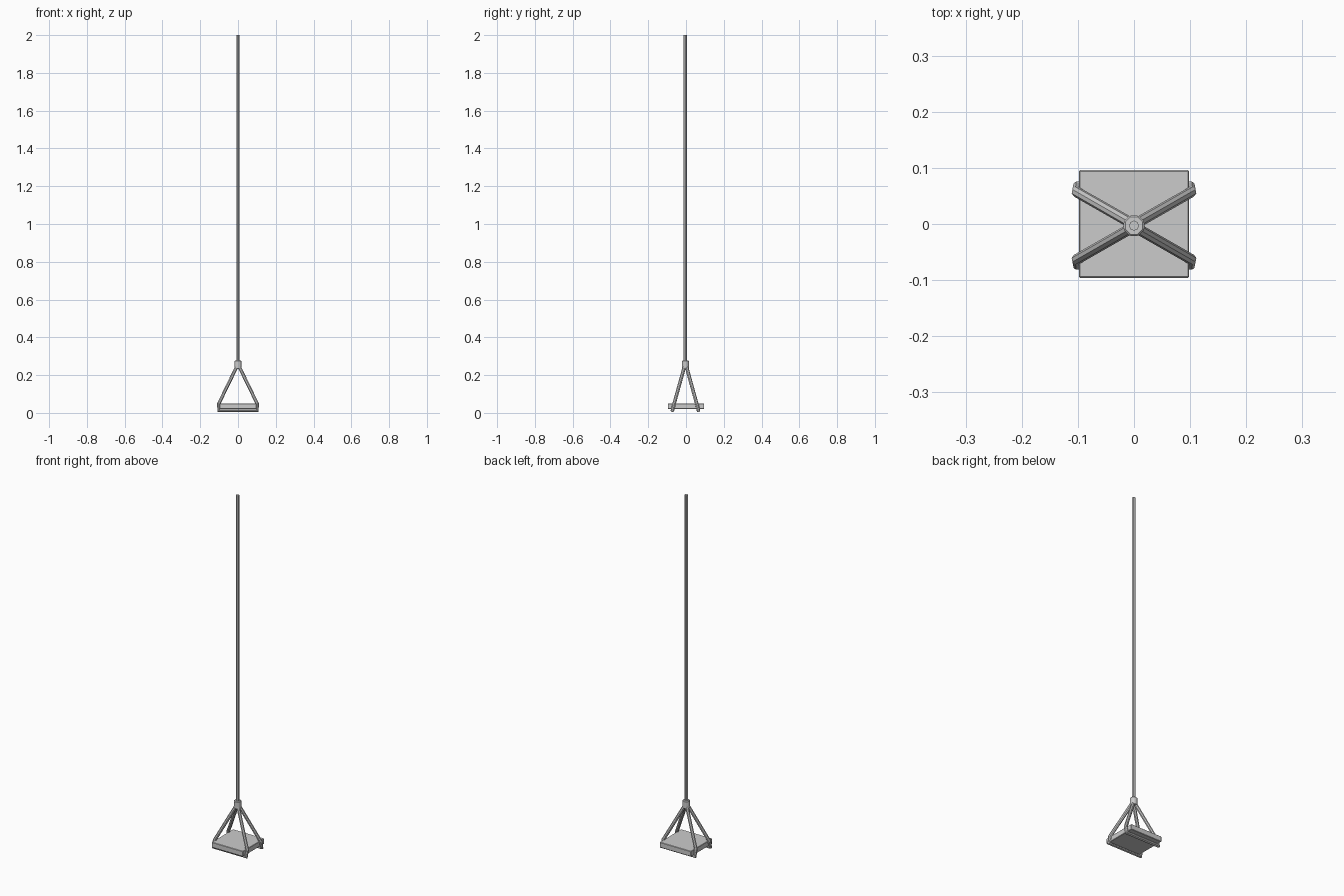
import bpy, bmesh
from mathutils import Vector

if "Cube" in bpy.data.objects:
    bpy.data.objects.remove(bpy.data.objects["Cube"])

CY = -0.003  # rope axis offset


def tube(name, pts, r, sides=8):
    """Sweep a regular polygon along a planar path with mitred corners."""
    pts = [Vector(p) for p in pts]
    d = [(b - a).normalized() for a, b in zip(pts, pts[1:])]
    normal = Vector((0, 1, 0))
    for a, b in zip(d, d[1:]):
        if a.cross(b).length > 1e-4:
            normal = a.cross(b).normalized()
            break
    cu = bpy.data.curves.new(name, 'CURVE')
    cu.dimensions = '3D'
    cu.bevel_depth = r
    cu.bevel_resolution = (sides - 4) // 2
    cu.use_fill_caps = True
    sp = cu.splines.new('POLY')
    sp.points.add(len(pts) - 1)
    for p, co in zip(sp.points, pts):
        p.co = (*co, 1)
    sp.use_smooth = False
    ob = bpy.data.objects.new(name, cu)
    bpy.context.collection.objects.link(ob)
    return ob


# seat board
bpy.ops.mesh.primitive_cube_add(size=1, location=(0, 0, 0.035))
seat = bpy.context.object
seat.name = "seat"
seat.scale = (0.196, 0.192, 0.03)
bpy.ops.object.transform_apply(location=False, scale=True)
bev = seat.modifiers.new("edge", 'BEVEL')
bev.width = 0.002
bev.segments = 1

# main rope up to the hanging point
tube("main_rope", [(0, CY, 0.25), (0, CY, 2.0)], 0.009)

# collar binding the ropes together, with chamfered rims
bpy.ops.mesh.primitive_cylinder_add(vertices=8, radius=0.02, depth=0.044,
                                    location=(0, CY, 0.255), rotation=(0, 0, 0.3927))
collar = bpy.context.object
collar.name = "rope_collar"
bev = collar.modifiers.new("rim", 'BEVEL')
bev.width = 0.003
bev.segments = 1

# two stirrup ropes, each passing beneath the seat
for side, label in ((-1, "front"), (1, "back")):
    path = []
    for x, y, z in ((0.004, 0.004, 0.25), (0.102, 0.060, 0.048), (0.102, 0.069, 0.011)):
        path.append((x, CY + side * y, z))
    path += [(-x, y, z) for x, y, z in reversed(path)]
    tube(label + "_sling_rope", path, 0.0095)
